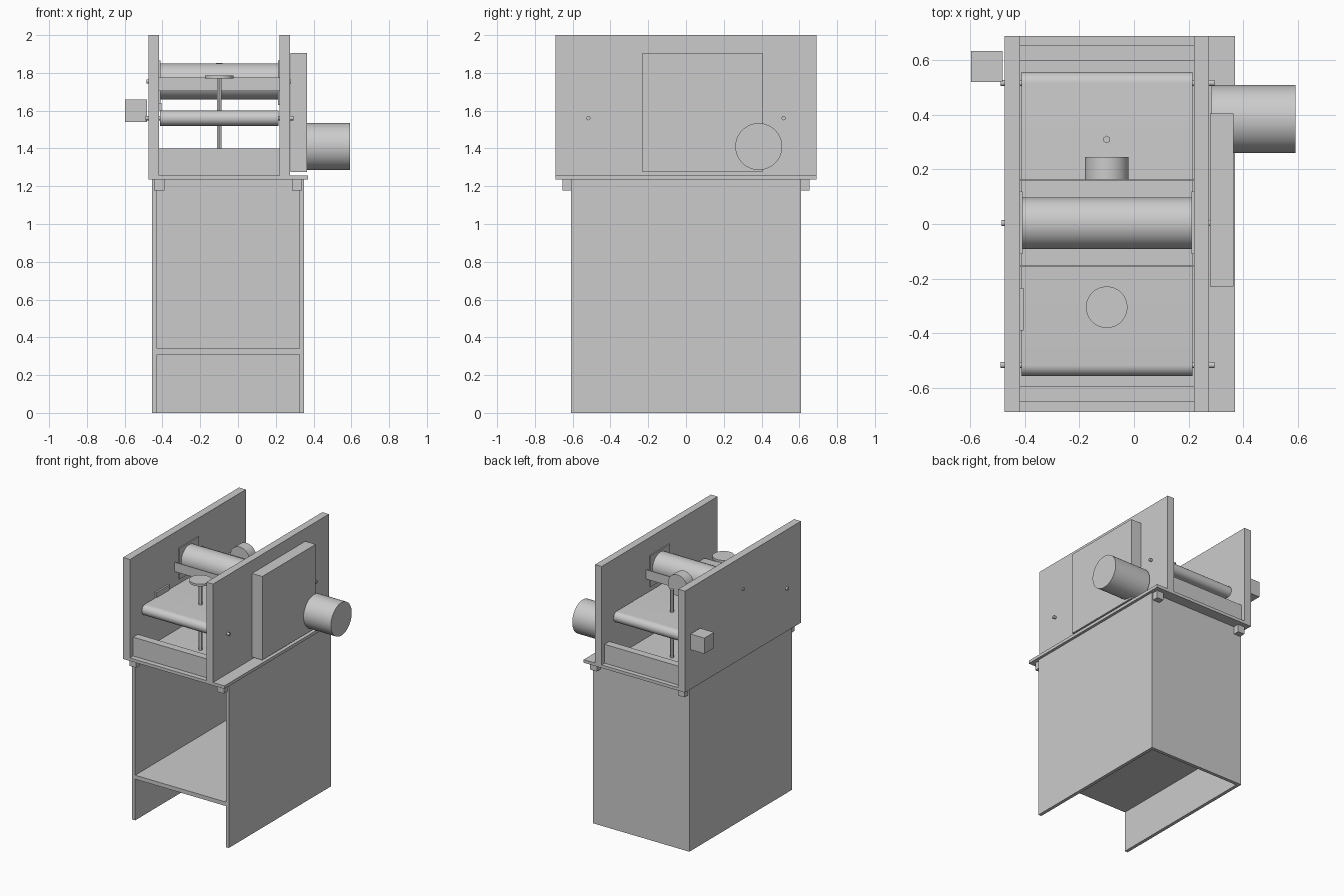
import bpy, bmesh, math
from mathutils import Matrix, Vector

if "Cube" in bpy.data.objects:
    bpy.data.objects.remove(bpy.data.objects["Cube"], do_unlink=True)

grey = bpy.data.materials.new("plain_grey")
grey.use_nodes = True
COLOUR = (0.6, 0.6, 0.6, 1)
grey.diffuse_color = COLOUR
grey.node_tree.nodes["Principled BSDF"].inputs["Base Color"].default_value = COLOUR


def finish(name, bm, smooth=False):
    bmesh.ops.recalc_face_normals(bm, faces=bm.faces[:])
    mesh = bpy.data.meshes.new(name)
    bm.to_mesh(mesh)
    bm.free()
    mesh.materials.append(grey)
    ob = bpy.data.objects.new(name, mesh)
    bpy.context.collection.objects.link(ob)
    if smooth:
        bpy.ops.object.select_all(action='DESELECT')
        ob.select_set(True)
        bpy.context.view_layer.objects.active = ob
        bpy.ops.object.shade_smooth_by_angle(angle=math.radians(35))
    return ob


def box(name, x, y, z):
    """Box from its (low, high) extent on each axis."""
    bm = bmesh.new()
    size = [b - a for a, b in (x, y, z)]
    mid = Vector([(a + b) / 2 for a, b in (x, y, z)])
    bmesh.ops.create_cube(bm, size=1,
                          matrix=Matrix.Translation(mid) @ Matrix.Diagonal((*size, 1)))
    return finish(name, bm)


def rod(name, axis, span, centre, r, sides=48):
    """Cylinder along an axis; centre gives the other two coordinates in order."""
    mid = list(centre)
    mid.insert("XYZ".index(axis), sum(span) / 2)
    turn = {"X": Matrix.Rotation(math.pi / 2, 4, 'Y'),
            "Y": Matrix.Rotation(math.pi / 2, 4, 'X'),
            "Z": Matrix.Identity(4)}[axis]
    bm = bmesh.new()
    bmesh.ops.create_cone(bm, cap_ends=True, segments=sides, radius1=r, radius2=r,
                          depth=span[1] - span[0], matrix=Matrix.Translation(mid) @ turn)
    return finish(name, bm, sides > 8)


# Cabinet: open front, closed back, one shelf
DEPTH = (-0.61, 0.61)
box("cabinet_left_panel", (0.325, 0.35), DEPTH, (0, 1.235))
box("cabinet_right_panel", (-0.455, -0.43), DEPTH, (0, 1.235))
box("cabinet_back_panel", (-0.43, 0.325), (0.585, 0.61), (0, 1.235))
box("cabinet_shelf", (-0.43, 0.325), (-0.61, 0.585), (0.31, 0.34))

# Base plate with corner locating blocks
LENGTH = (-0.69, 0.69)
box("base_plate", (-0.418, 0.37), LENGTH, (1.235, 1.258))
for side, x in (("right", -0.445), ("left", 0.285)):
    for end, y in (("front", -0.655), ("back", 0.61)):
        box(f"{end}_{side}_block", (x, x + 0.055), (y, y + 0.045), (1.178, 1.235))

# Tall side walls and low cross boards
box("right_wall", (-0.475, -0.418), LENGTH, (1.235, 2))
box("left_wall", (0.22, 0.275), LENGTH, (1.258, 2))
for end, y in (("front", -0.652), ("back", 0.598)):
    box(f"{end}_cross_board", (-0.418, 0.22), (y, y + 0.057), (1.258, 1.40))

# Conveyor belt: a rounded loop around the two end rollers
INNER = (-0.412, 0.214)
bm = bmesh.new()
R, REACH, ROLL_Z = 0.04, 0.517, 1.56
ring = []
for end in (1, -1):
    for i in range(17):
        a = math.pi * i / 16 - math.pi / 2 + (0 if end == 1 else math.pi)
        ring.append(bm.verts.new((INNER[0], end * REACH + R * math.cos(a), ROLL_Z + R * math.sin(a))))
face = bm.faces.new(ring)
out = bmesh.ops.extrude_face_region(bm, geom=[face])
bmesh.ops.translate(bm, vec=(INNER[1] - INNER[0], 0, 0),
                    verts=[v for v in out["geom"] if isinstance(v, bmesh.types.BMVert)])
if not face.is_valid or len(bm.faces) == len(ring) + 1:
    bmesh.ops.holes_fill(bm, edges=[e for e in bm.edges if e.is_boundary], sides=0)
finish("conveyor_belt", bm, True)
for end, y in (("front", -REACH), ("back", REACH)):
    rod(f"{end}_roller_axle", "X", (-0.49, 0.295), (y, ROLL_Z), 0.011, 16)

# Drum, its axle, end plates and guard bars
rod("drum", "X", (-0.41, 0.212), (0.003, 1.755), 0.095, 64)
rod("drum_axle", "X", (-0.485, 0.283), (0.003, 1.755), 0.011, 16)
box("drum_right_plate", (-0.418, -0.409), (-0.11, 0.12), (1.63, 1.865))
box("drum_left_plate", (0.211, 0.22), (-0.11, 0.12), (1.63, 1.865))
for end, y in (("front", -0.157), ("back", 0.158)):
    box(f"{end}_guard_bar", (-0.418, 0.22), (y, y + 0.006), (1.705, 1.775))
box("wall_switch_plate", (-0.418, -0.405), (-0.39, -0.235), (1.60, 1.64))

# Height adjusting screws and hand knobs
for end, y in (("front", -0.305), ("back", 0.31)):
    rod(f"{end}_screw", "Z", (1.258, 1.77), (-0.1, y), 0.014, 6)
rod("front_knob", "Z", (1.77, 1.787), (-0.1, -0.305), 0.076)
rod("back_knob", "Y", (0.164, 0.245), (-0.1, 1.773), 0.08)

# Drive cover, motor and crank block
box("drive_cover", (0.278, 0.364), (-0.23, 0.405), (1.275, 1.905))
rod("motor", "X", (0.285, 0.592), (0.385, 1.41), 0.124, 64)
box("crank_block", (-0.598, -0.482), (0.52, 0.635), (1.54, 1.658))
